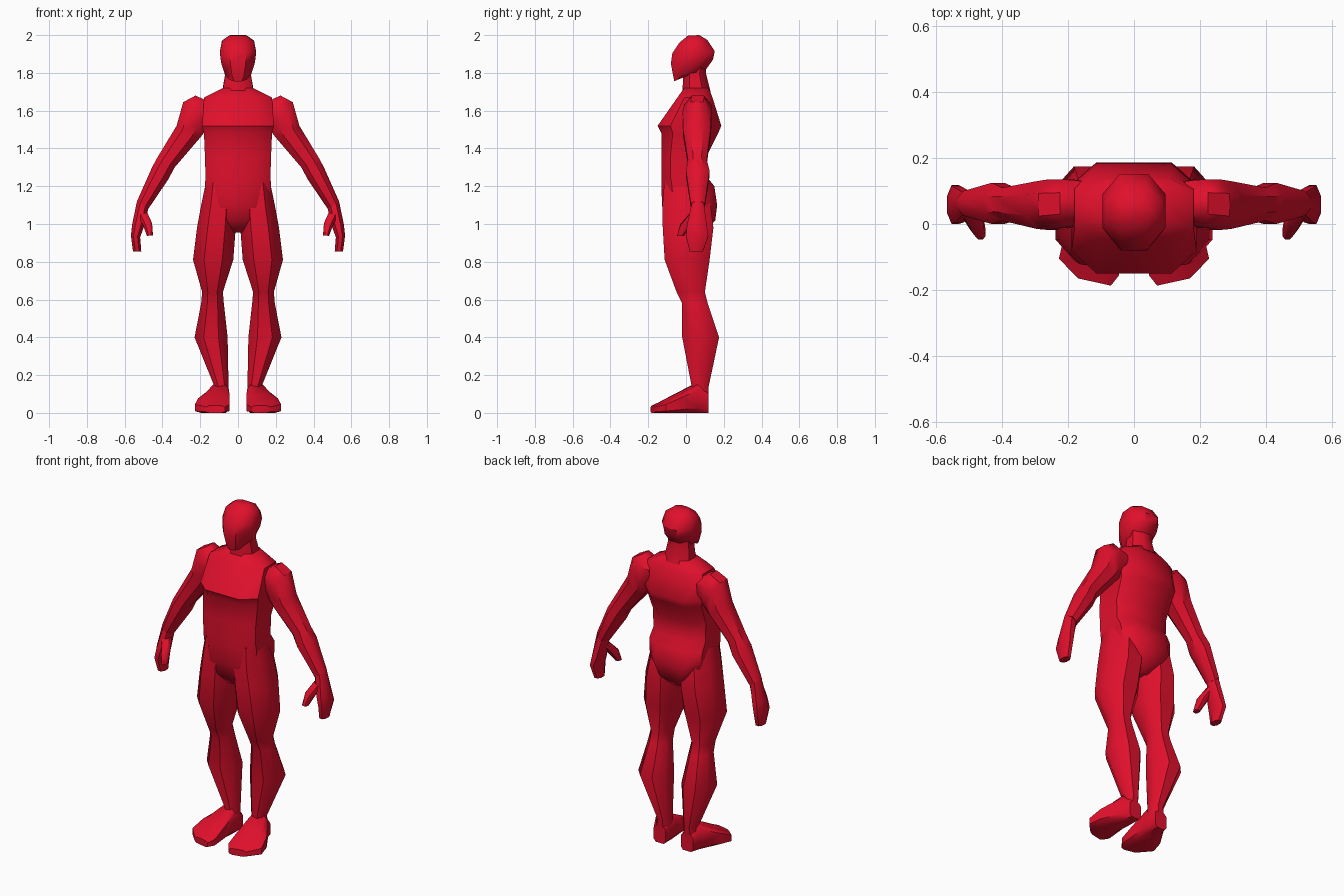
import bpy, bmesh
from mathutils import Vector as V

red = bpy.data.materials.new("red")
red.diffuse_color = (0.75, 0.005, 0.025, 1)


def loft(name, sections, mirror=False, k=0.45):
    """Skin eight-sided rings; each section is (centre, half axis u, half axis v)."""
    corners = [(1, -k), (1, k), (k, 1), (-k, 1), (-1, k), (-1, -k), (-k, -1), (k, -1)]
    bm = bmesh.new()
    rings = [[bm.verts.new(c + u * a + v * b) for a, b in corners] for c, u, v in sections]
    for r, s in zip(rings, rings[1:]):
        for i in range(8):
            j = (i + 1) % 8
            bm.faces.new((r[i], r[j], s[j], s[i]))
    bm.faces.new(rings[0])
    bm.faces.new(rings[-1][::-1])
    bmesh.ops.recalc_face_normals(bm, faces=bm.faces[:])
    me = bpy.data.meshes.new(name)
    bm.to_mesh(me)
    bm.free()
    ob = bpy.data.objects.new(name, me)
    bpy.context.collection.objects.link(ob)
    me.materials.append(red)
    bpy.ops.object.select_all(action='DESELECT')
    ob.select_set(True)
    bpy.context.view_layer.objects.active = ob
    bpy.ops.object.shade_smooth_by_angle(angle=0.75)
    if mirror:
        ob.modifiers.new("mirror", 'MIRROR')
    return ob


def span(ox, oz, ix, iz, front, back):
    """Section between an outer and an inner silhouette point, with a depth range."""
    a, b = V((ox, 0, oz)), V((ix, 0, iz))
    return ((a + b) / 2 + V((0, (front + back) / 2, 0)), (a - b) / 2,
            V((0, (back - front) / 2, 0)))


def tilt(w, front, zf, back, zb):
    """Centred section of half width w, tilted from front to back."""
    return (V((0, (front + back) / 2, (zf + zb) / 2)), V((w, 0, 0)),
            V((0, (back - front) / 2, (zb - zf) / 2)))


# Torso, from crotch to collar
loft("torso", [tilt(w, f, z, b, z) for z, w, f, b in [
    (0.955, 0.035, -0.06, 0.09), (1.02, 0.11, -0.115, 0.155), (1.10, 0.165, -0.127, 0.165),
    (1.20, 0.175, -0.13, 0.15), (1.25, 0.172, -0.13, 0.11), (1.36, 0.175, -0.13, 0.11),
    (1.48, 0.18, -0.13, 0.17), (1.52, 0.19, -0.15, 0.187), (1.67, 0.18, -0.045, 0.14),
    (1.72, 0.08, -0.01, 0.12)]], k=0.6)

# Neck and head
loft("neck", [tilt(0.085, -0.02, 1.68, 0.13, 1.70), tilt(0.068, -0.015, 1.78, 0.105, 1.80),
              tilt(0.072, -0.01, 1.82, 0.11, 1.86)])
loft("head", [tilt(0.045, -0.062, 1.755, 0.0, 1.785), tilt(0.07, -0.068, 1.785, 0.10, 1.81),
              tilt(0.09, -0.08, 1.85, 0.143, 1.87), tilt(0.096, -0.072, 1.905, 0.152, 1.915),
              tilt(0.085, -0.035, 1.96, 0.112, 1.975), tilt(0.045, 0.01, 1.997, 0.07, 2.0)])

# Arms and hands
loft("arm", [span(*s) for s in [
    (0.16, 1.65, 0.14, 1.53, 0.0, 0.13), (0.225, 1.68, 0.17, 1.50, -0.01, 0.135),
    (0.29, 1.645, 0.19, 1.47, -0.018, 0.135), (0.325, 1.52, 0.215, 1.44, -0.015, 0.13),
    (0.425, 1.355, 0.335, 1.30, 0.01, 0.11), (0.455, 1.30, 0.37, 1.235, 0.0, 0.125),
    (0.535, 1.12, 0.475, 1.08, 0.025, 0.10)]], mirror=True)
loft("hand", [span(*s) for s in [
    (0.535, 1.12, 0.475, 1.08, 0.03, 0.095), (0.56, 1.0, 0.50, 0.98, 0.005, 0.11),
    (0.567, 0.94, 0.518, 0.93, 0.0, 0.118), (0.556, 0.855, 0.512, 0.855, 0.02, 0.09)]], mirror=True)
loft("thumb", [span(*s) for s in [
    (0.53, 1.05, 0.48, 1.06, 0.02, 0.075), (0.50, 0.985, 0.455, 1.005, -0.03, 0.03),
    (0.482, 0.937, 0.45, 0.94, -0.047, -0.01)]], mirror=True)

# Legs
loft("leg", [span(ox, z, ix, z, f, b) for z, ox, ix, f, b in [
    (1.22, 0.17, 0.03, -0.115, 0.09), (1.10, 0.195, 0.01, -0.125, 0.13),
    (0.98, 0.217, 0.012, -0.123, 0.145), (0.81, 0.238, 0.025, -0.113, 0.125),
    (0.64, 0.19, 0.08, -0.05, 0.10), (0.58, 0.195, 0.075, -0.02, 0.115),
    (0.40, 0.23, 0.055, -0.02, 0.175), (0.14, 0.125, 0.05, 0.03, 0.12),
    (0.06, 0.14, 0.048, 0.02, 0.12)]], mirror=True)

# Feet, from heel to toe, splayed outwards
loft("foot", [(V(((xi + xo) / 2, (yi + yo) / 2, top / 2)),
               V(((xo - xi) / 2, (yo - yi) / 2, 0)), V((0, 0, top / 2)))
              for xi, yi, xo, yo, top in [
    (0.05, 0.12, 0.13, 0.12, 0.10), (0.047, 0.03, 0.15, 0.07, 0.15),
    (0.045, -0.08, 0.21, -0.03, 0.095), (0.045, -0.155, 0.228, -0.105, 0.055),
    (0.07, -0.187, 0.17, -0.165, 0.038)]], mirror=True, k=0.65)
